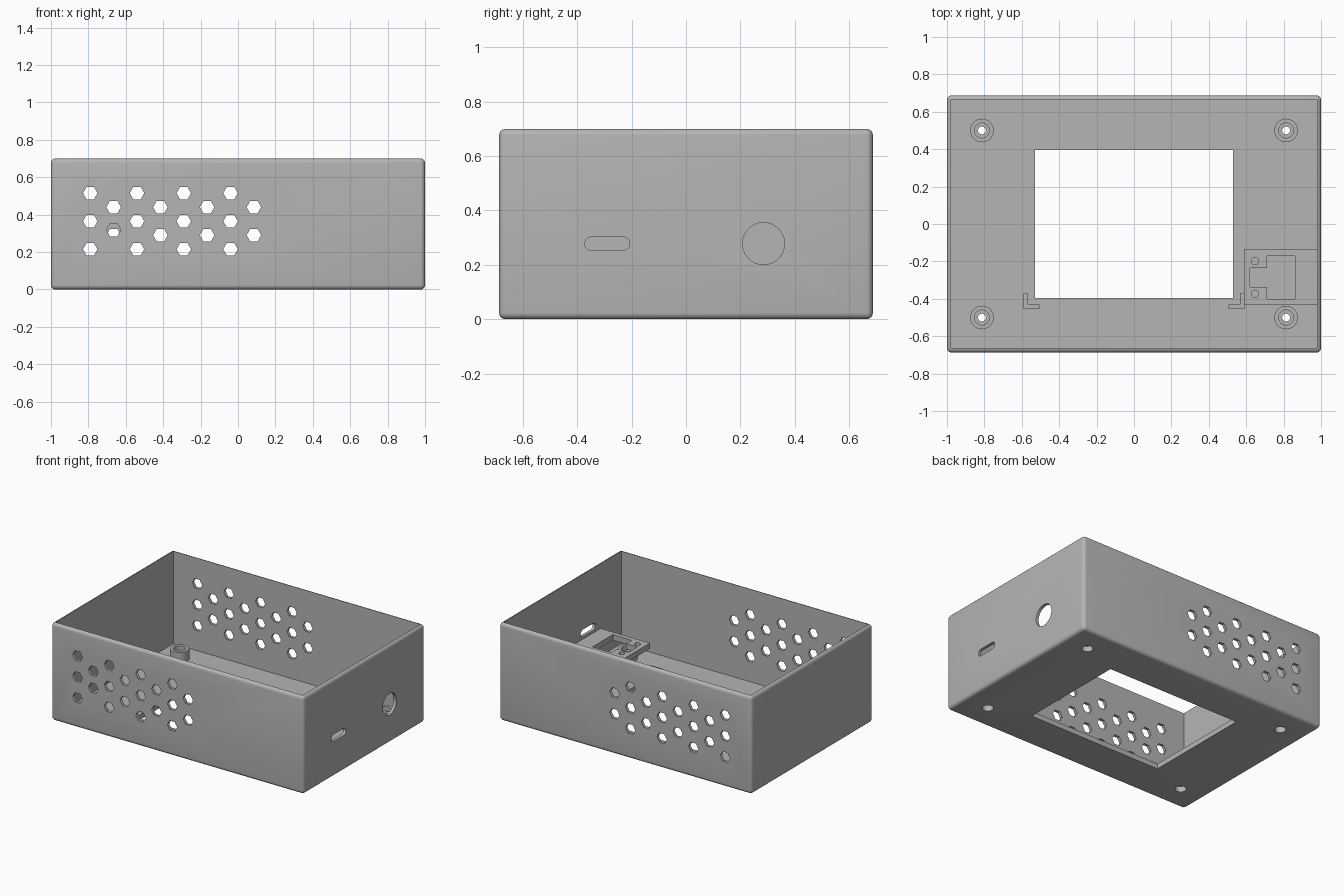
import bpy, bmesh, math
from mathutils import Matrix, Vector

if "Cube" in bpy.data.objects:
    bpy.data.objects.remove(bpy.data.objects["Cube"], do_unlink=True)

grey = bpy.data.materials.new("plain_grey")
grey.use_nodes = True
colour = (0.46, 0.46, 0.46, 1)
grey.diffuse_color = colour
grey.node_tree.nodes["Principled BSDF"].inputs["Base Color"].default_value = colour


def make_object(name, bm):
    mesh = bpy.data.meshes.new(name)
    bm.to_mesh(mesh)
    bm.free()
    mesh.materials.append(grey)
    obj = bpy.data.objects.new(name, mesh)
    bpy.context.collection.objects.link(obj)
    return obj


def box(name, x0, x1, y0, y1, z0, z1, radius=0):
    """Box between limits; radius rounds every edge except the top rim."""
    bm = bmesh.new()
    bmesh.ops.create_cube(bm, size=1)
    for v in bm.verts:
        v.co = Vector((x1 if v.co.x > 0 else x0,
                       y1 if v.co.y > 0 else y0,
                       z1 if v.co.z > 0 else z0))
    if radius:
        edges = [e for e in bm.edges if min(v.co.z for v in e.verts) < z1]
        bmesh.ops.bevel(bm, geom=edges, offset=radius, segments=5,
                        profile=0.5, affect='EDGES')
    return make_object(name, bm)


def cylinder(name, centre, radius, depth, axis='Z', sides=32):
    bm = bmesh.new()
    turn = {'X': Matrix.Rotation(math.pi / 2, 4, 'Y'),
            'Y': Matrix.Rotation(math.pi / 2, 4, 'X')
                 @ Matrix.Rotation(math.pi / 2, 4, 'Z'),
            'Z': Matrix.Identity(4)}[axis]
    bmesh.ops.create_cone(bm, cap_ends=True, segments=sides, radius1=radius,
                          radius2=radius, depth=depth,
                          matrix=Matrix.Translation(centre) @ turn)
    # Hexagon corners point along x
    if sides == 6:
        spread = max(v.co.x for v in bm.verts) - centre[0]
        if spread < radius * 0.95:
            bmesh.ops.rotate(bm, verts=bm.verts, cent=centre,
                             matrix=Matrix.Rotation(math.pi / 6, 3, 'Y'))
    return make_object(name, bm)


def combine(target, tool, operation='DIFFERENCE'):
    mod = target.modifiers.new("shape", 'BOOLEAN')
    mod.operation = operation
    mod.solver = 'EXACT'
    mod.object = tool
    bpy.context.view_layer.objects.active = target
    bpy.ops.object.modifier_apply(modifier=mod.name)
    bpy.data.objects.remove(tool, do_unlink=True)


FLOOR = 0.037
W, D, H = 1.0, 0.687, 0.70
WALL = 0.021

# Open-topped case with a rectangular window in the floor
case = box("case", -W, W, -D, D, 0, H, 0.024)
combine(case, box("cavity", -W + WALL, W - WALL, -D + WALL, D - WALL, FLOOR, 1))
combine(case, box("window", -0.53, 0.53, -0.396, 0.396, -0.1, 0.1))

# Staggered hexagonal vents in the front and back walls
for column in range(8):
    heights = (0.44, 0.29) if column % 2 else (0.515, 0.365, 0.215)
    for z in heights:
        x = -0.79 + 0.125 * column
        for side in (-1, 1):
            # One front vent sits slightly higher
            raised = 0.028 if (column == 1 and z < 0.4 and side < 0) else 0
            combine(case, cylinder("vent", (x, side * D, z + raised),
                                   0.039, 0.1, 'Y', 6))

# Round jack hole and rounded port slot in the left wall
combine(case, cylinder("jack_hole", (W, 0.285, 0.278), 0.077, 0.1, 'X', 48))
slot = box("slot", W - 0.05, W + 0.05, -0.347, -0.232, 0.253, 0.303)
for y in (-0.347, -0.232):
    combine(slot, cylinder("slot_end", (W, y, 0.278), 0.025, 0.1, 'X', 24), 'UNION')
combine(case, slot)

parts = [case]

# Screw posts with a stepped bore
for sx in (-1, 1):
    for sy in (-1, 1):
        x, y = sx * 0.813, sy * 0.5
        combine(case, cylinder("floor_hole", (x, y, 0), 0.037, 0.2))
        post = cylinder("screw_post", (x, y, 0.0625), 0.063, 0.095)
        combine(post, cylinder("top_bore", (x, y, 0.11), 0.040, 0.06))
        combine(post, cylinder("through_bore", (x, y, 0.05), 0.021, 0.3))
        combine(post, cylinder("lower_bore", (x, y, 0), 0.037, 0.08))
        parts.append(post)

# Board shelf on the left wall with a stepped opening and two screw holes
shelf = box("board_shelf", 0.588, W - 0.012, -0.433, -0.134, 0.195, 0.235)
opening = box("shelf_opening", 0.71, 0.86, -0.40, -0.17, 0.1, 0.3)
combine(opening, box("tab", 0.62, 0.75, -0.337, -0.235, 0.1, 0.3), 'UNION')
combine(shelf, opening)
for y in (-0.198, -0.374):
    combine(shelf, cylinder("shelf_hole", (0.647, y, 0.2), 0.02, 0.2, 'Z', 24))
parts.append(shelf)

# Mirrored L-shaped corner brackets beside the window
for name, s in (("right_bracket", -1), ("left_bracket", 1)):
    a, b, c = s * 0.592, s * 0.568, s * 0.505
    bracket = box(name, min(a, b), max(a, b), -0.455, -0.372, 0.02, 0.065)
    leg = box("leg", min(a, c), max(a, c), -0.455, -0.431, 0.02, 0.065)
    combine(bracket, leg, 'UNION')
    parts.append(bracket)

# Consistent normals, then smooth curved walls with sharp edges kept
for part in parts:
    bm = bmesh.new()
    bm.from_mesh(part.data)
    bmesh.ops.recalc_face_normals(bm, faces=bm.faces)
    bm.to_mesh(part.data)
    bm.free()
bpy.ops.object.select_all(action='DESELECT')
for part in parts:
    part.select_set(True)
bpy.context.view_layer.objects.active = case
bpy.ops.object.shade_smooth_by_angle(angle=math.radians(30))
